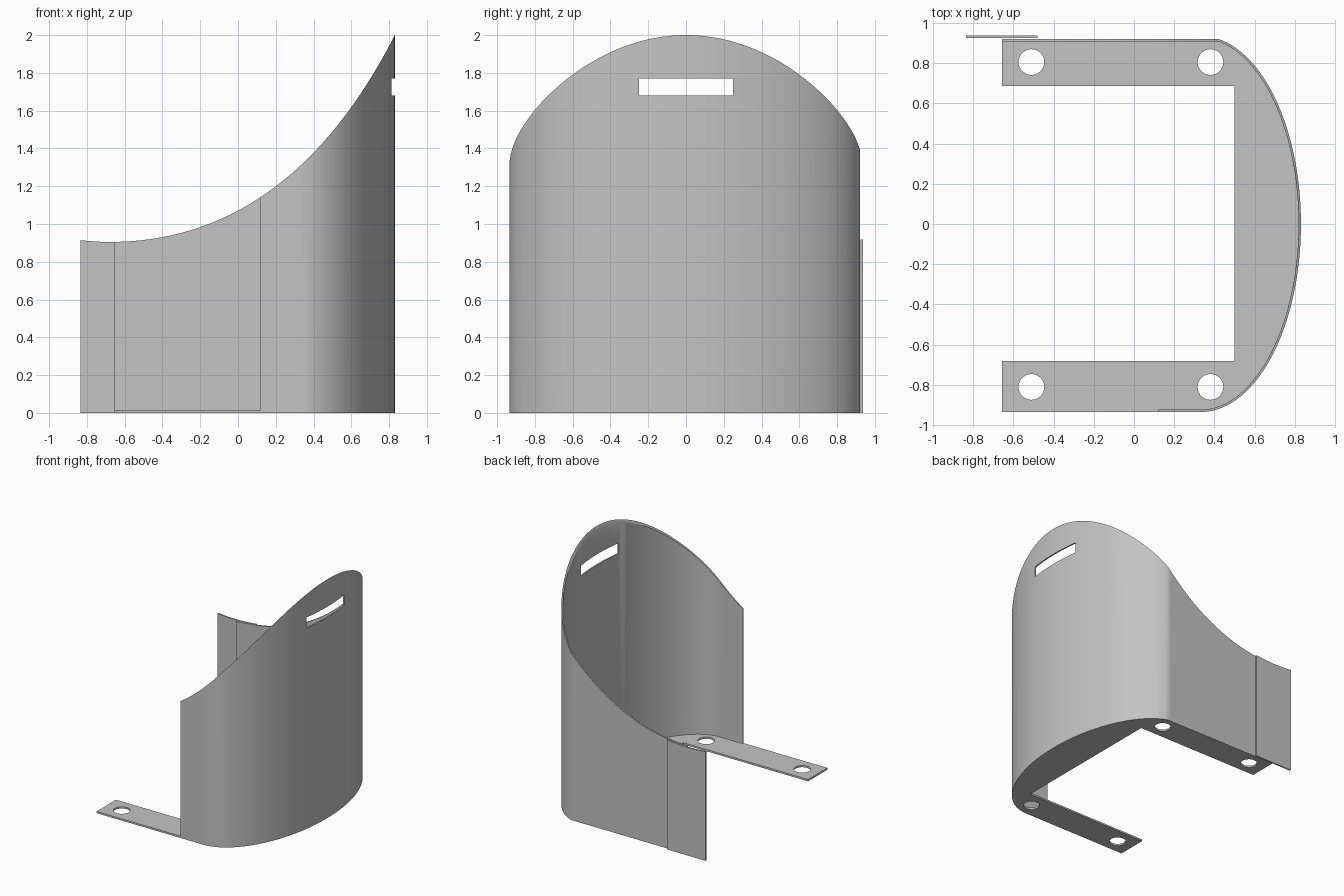
import bpy
import bmesh
import math
from mathutils import Vector

if "Cube" in bpy.data.objects:
    bpy.data.objects.remove(bpy.data.objects["Cube"], do_unlink=True)

metal = bpy.data.materials.new("plain_grey")
metal.use_nodes = True
GREY = (0.55, 0.55, 0.55, 1)
metal.diffuse_color = GREY
metal.node_tree.nodes["Principled BSDF"].inputs["Base Color"].default_value = GREY

THICK = 0.012
FRONT, BACK = -0.935, 0.92
LEFT_END, WALL_START = -0.655, 0.12
CENTRE, RX, RY = 0.33, 0.5, 0.935


def rim(x):
    """Height of the swept top edge at x."""
    if x <= -0.68:
        return 0.905 + 0.4 * (x + 0.68) ** 2
    lo, hi = 0.0, 1.0
    for _ in range(40):
        t = (lo + hi) / 2
        s = 1 - t
        bx = -0.68 * s**3 + 3 * -0.08 * s * s * t + 3 * 0.44 * s * t * t + 0.83 * t**3
        lo, hi = (t, hi) if bx < x else (lo, t)
    return 0.905 * (s**3 + 3 * s * s * t) + 3 * 1.235 * s * t * t + 2.0 * t**3


def finish(bm, name, smooth=False):
    bmesh.ops.recalc_face_normals(bm, faces=bm.faces)
    mesh = bpy.data.meshes.new(name)
    bm.to_mesh(mesh)
    bm.free()
    ob = bpy.data.objects.new(name, mesh)
    bpy.context.collection.objects.link(ob)
    mesh.materials.append(metal)
    if smooth:
        bpy.ops.object.select_all(action="DESELECT")
        ob.select_set(True)
        bpy.context.view_layer.objects.active = ob
        bpy.ops.object.shade_smooth_by_angle(angle=math.radians(30))
    return ob


def line(x0, x1, y, n):
    return [Vector((x0 + (x1 - x0) * i / n, y, 0)) for i in range(n + 1)]


def bend(n=72):
    """Half ellipse from the front side round to the flat back side."""
    end = math.asin(BACK / RY)
    angles = [-math.pi / 2 + (end + math.pi / 2) * i / n for i in range(n + 1)]
    return [Vector((CENTRE + RX * math.cos(a), RY * math.sin(a), 0)) for a in angles]


def sheet(path, name):
    """Upright sheet along a plan path, thickened to the left of it."""
    bm = bmesh.new()
    rings = []
    for i, p in enumerate(path):
        d = (path[min(i + 1, len(path) - 1)] - path[max(i - 1, 0)]).normalized()
        q = p + Vector((-d.y, d.x, 0)) * THICK
        rings.append([bm.verts.new(v) for v in (
            (p.x, p.y, 0), (p.x, p.y, rim(p.x)), (q.x, q.y, rim(q.x)), (q.x, q.y, 0))])
    for a, b in zip(rings, rings[1:]):
        for k in range(4):
            bm.faces.new((a[k], a[(k + 1) % 4], b[(k + 1) % 4], b[k]))
    bm.faces.new(rings[0])
    bm.faces.new(rings[-1][::-1])
    return finish(bm, name, True)


def cut(ob, cutter):
    cutter.hide_render = True
    cutter.hide_viewport = True
    mod = ob.modifiers.new("cut", "BOOLEAN")
    mod.object = cutter
    mod.solver = "EXACT"
    bpy.context.view_layer.objects.active = ob
    bpy.ops.object.modifier_apply(modifier=mod.name)
    bpy.data.objects.remove(cutter, do_unlink=True)


# Curved guard wall with its slot
curve = bend()
path = line(WALL_START, CENTRE, FRONT, 6)[:-1] + curve + line(curve[-1].x, LEFT_END, BACK, 36)[1:]
wall = sheet(path, "curved_wall")
bm = bmesh.new()
bmesh.ops.create_cube(bm, size=1)
bmesh.ops.scale(bm, vec=(0.3, 0.5, 0.09), verts=bm.verts)
bmesh.ops.translate(bm, vec=(0.82, 0, 1.725), verts=bm.verts)
cut(wall, finish(bm, "slot_cutter"))

# Overlapping tab on the back of the wall
sheet(line(-0.48, -0.835, BACK + THICK + 0.004, 10), "back_tab")

# Base flange, a flat U following the wall
outline = [Vector((LEFT_END, FRONT, 0))] + curve + [
    Vector((LEFT_END, BACK, 0)), Vector((LEFT_END, 0.685, 0)), Vector((0.5, 0.685, 0)),
    Vector((0.5, -0.68, 0)), Vector((LEFT_END, -0.68, 0))]
bm = bmesh.new()
face = bm.faces.new([bm.verts.new(p) for p in outline])
top = bmesh.ops.extrude_face_region(bm, geom=[face])["geom"]
bmesh.ops.translate(bm, vec=(0, 0, 0.015),
                    verts=[v for v in top if isinstance(v, bmesh.types.BMVert)])
flange = finish(bm, "base_flange")

# Screw holes
for x in (-0.51, 0.38):
    for y in (-0.81, 0.805):
        bm = bmesh.new()
        bmesh.ops.create_cone(bm, cap_ends=True, segments=40, radius1=0.064,
                              radius2=0.064, depth=0.2)
        bmesh.ops.translate(bm, vec=(x, y, 0), verts=bm.verts)
        cut(flange, finish(bm, "hole_cutter"))
flange.select_set(True)
bpy.context.view_layer.objects.active = flange
bpy.ops.object.shade_smooth_by_angle(angle=math.radians(30))
